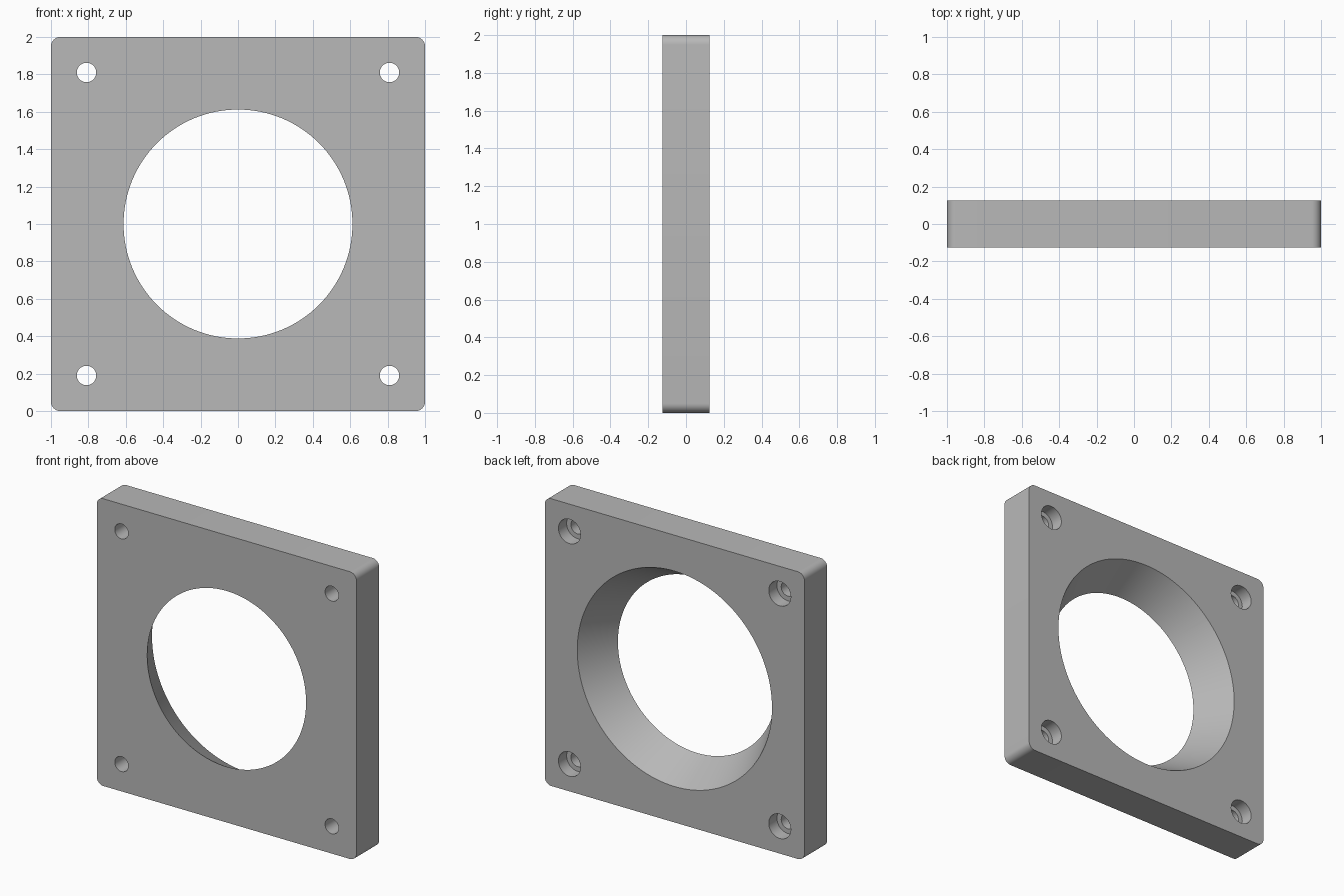
import bpy, bmesh, math
from mathutils import Matrix

HALF_T = 0.125      # half plate thickness
CORNER = 0.05       # corner radius
HOLE = 0.81         # screw hole offset from the centre

cube = bpy.data.objects.get("Cube")
if cube:
    bpy.data.objects.remove(cube, do_unlink=True)

grey = bpy.data.materials.new("plain grey")
grey.use_nodes = True
colour = (0.48, 0.48, 0.48, 1)
grey.diffuse_color = colour
grey.node_tree.nodes["Principled BSDF"].inputs["Base Color"].default_value = colour


def make_object(name, bm):
    mesh = bpy.data.meshes.new(name)
    bm.to_mesh(mesh)
    bm.free()
    mesh.materials.append(grey)
    obj = bpy.data.objects.new(name, mesh)
    bpy.context.collection.objects.link(obj)
    return obj


def cutter(name, x, z, y0, y1, r0, r1, sides):
    """Cone frustum along y, radius r0 at y0 and r1 at y1."""
    bm = bmesh.new()
    place = Matrix.Translation((x, (y0 + y1) / 2, z)) @ Matrix.Rotation(-math.pi / 2, 4, "X")
    bmesh.ops.create_cone(bm, cap_ends=True, segments=sides, radius1=r0, radius2=r1,
                          depth=y1 - y0, matrix=place)
    obj = make_object(name, bm)
    obj.hide_render = True
    return obj


# Square plate with rounded corners
bm = bmesh.new()
bmesh.ops.create_cube(bm, size=1, matrix=Matrix.Translation((0, 0, 1)) @ Matrix.Diagonal((2, 2 * HALF_T, 2, 1)))
corners = [e for e in bm.edges if abs(e.verts[0].co.y - e.verts[1].co.y) > 0.1]
bmesh.ops.bevel(bm, geom=corners, offset=CORNER, segments=8, profile=0.5, affect="EDGES")
plate = make_object("mounting_plate", bm)

# Flared opening, extended past both faces along the same slope
r_front, r_back, extra = 0.612, 0.75, 0.05
slope = (r_back - r_front) / (2 * HALF_T) * extra
cutters = [cutter("flared_opening", 0, 1, -HALF_T - extra, HALF_T + extra,
                  r_front - slope, r_back + slope, 128)]

# Screw holes with counterbores on the back
for sx in (-1, 1):
    for sz in (-1, 1):
        x, z = sx * HOLE, 1 + sz * HOLE
        cutters.append(cutter("screw_hole", x, z, -0.2, 0.2, 0.052, 0.052, 48))
        cutters.append(cutter("counterbore", x, z, HALF_T - 0.09, 0.2, 0.085, 0.085, 48))

bpy.ops.object.select_all(action="DESELECT")
plate.select_set(True)
bpy.context.view_layer.objects.active = plate
for c in cutters:
    mod = plate.modifiers.new(c.name, "BOOLEAN")
    mod.operation = "DIFFERENCE"
    mod.solver = "EXACT"
    mod.object = c
    bpy.ops.object.modifier_apply(modifier=mod.name)
for c in cutters:
    bpy.data.objects.remove(c, do_unlink=True)

bpy.ops.object.shade_smooth_by_angle(angle=math.radians(30))
